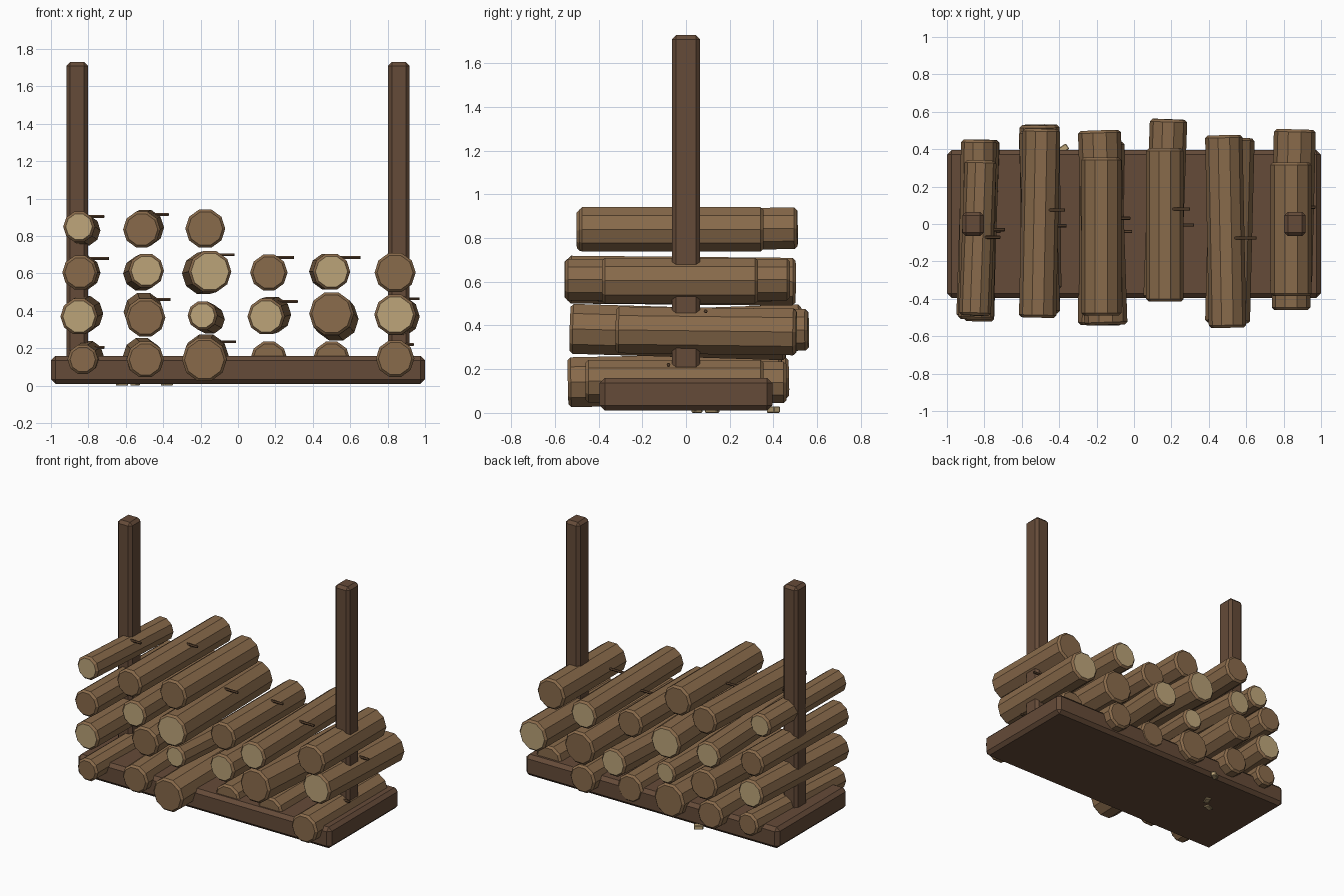
import bpy, bmesh, math
from mathutils import Vector

if "Cube" in bpy.data.objects:
    bpy.data.objects.remove(bpy.data.objects["Cube"])


def material(name, rgb):
    m = bpy.data.materials.new(name)
    m.diffuse_color = (*rgb, 1)
    m.use_nodes = True
    m.node_tree.nodes["Principled BSDF"].inputs["Base Color"].default_value = m.diffuse_color
    return m


FRAME = material("dark_timber", (0.13, 0.07, 0.04))
BARK = material("bark", (0.25, 0.145, 0.07))
PALE = material("cut_wood", (0.50, 0.37, 0.19))
TWIG = material("twig_bark", (0.11, 0.06, 0.03))


def finish(name, bm, *mats):
    bmesh.ops.recalc_face_normals(bm, faces=bm.faces[:])
    me = bpy.data.meshes.new(name)
    bm.to_mesh(me)
    bm.free()
    for m in mats:
        me.materials.append(m)
    ob = bpy.data.objects.new(name, me)
    bpy.context.collection.objects.link(ob)
    return ob


def box(name, centre, size, bevel, mat, turn=0):
    bm = bmesh.new()
    bmesh.ops.create_cube(bm, size=1)
    bmesh.ops.scale(bm, vec=size, verts=bm.verts[:])
    bmesh.ops.bevel(bm, geom=bm.edges[:], offset=bevel, segments=1, affect='EDGES')
    ob = finish(name, bm, mat)
    ob.location = centre
    ob.rotation_euler.z = turn
    return ob


def rod(name, a, b, r, sides, chamfer, mats, pale_ends=False):
    """Flat-sided rod from a to b with chamfered ends."""
    a, b = Vector(a), Vector(b)
    axis = (b - a).normalized()
    u = axis.cross(Vector((0, 0, 1))).normalized()
    v = u.cross(axis)
    bm = bmesh.new()
    rings = []
    for p, rad in ((a, r - chamfer), (a + axis * chamfer, r),
                   (b - axis * chamfer, r), (b, r - chamfer)):
        rings.append([bm.verts.new(p + rad * (u * math.cos(t) + v * math.sin(t)))
                      for t in (2 * math.pi * i / sides for i in range(sides))])
    for lo, hi in zip(rings, rings[1:]):
        for i in range(sides):
            j = (i + 1) % sides
            bm.faces.new((lo[i], lo[j], hi[j], hi[i]))
    for ring in (rings[0], rings[-1]):
        bm.faces.new(ring).material_index = 1 if pale_ends else 0
    return finish(name, bm, *mats)


# Base plank and the two uprights
box("base", (0, 0, 0.085), (2.0, 0.79, 0.15), 0.024, FRAME)
for side, label in ((-1, "left"), (1, "right")):
    box(label + "_post", (side * 0.86, 0, 0.93), (0.115, 0.13, 1.6), 0.02, FRAME)

# Logs by row: front x, front z, radius, front y, back y
row1 = [(-.83, .14, .082, -.52, .45), (-.495, .14, .10, -.46, .47), (-.18, .14, .12, -.54, .44),
        (.165, .14, .10, -.36, .40), (.50, .14, .10, -.36, .46), (.84, .145, .103, -.46, .355)]
row2 = [(-.85, .37, .10, -.50, .45), (-.495, .365, .107, -.35, .53), (-.19, .375, .08, -.44, .45),
        (.15, .37, .10, -.40, .56), (.50, .385, .12, -.53, .46), (.84, .38, .112, -.32, .505)]
row3 = [(-.845, .605, .095, -.51, .45), (-.49, .615, .095, -.48, .50), (-.15, .61, .115, -.54, .50),
        (.165, .605, .10, -.415, .405), (.50, .61, .10, -.555, .475), (.84, .605, .11, -.385, .33)]
row4 = [(-.85, .85, .085, -.49, .34), (-.515, .835, .10, -.50, .51), (-.175, .84, .107, -.49, .355)]

# Slight lean of the back end (dx, dz), keyed by (row, column)
lean = {(4, 1): (.03, -.02), (4, 2): (.02, .01), (3, 2): (-.03, -.015), (3, 3): (-.035, -.01),
        (3, 5): (-.02, 0), (2, 1): (.03, .015), (2, 2): (-.01, .03), (2, 3): (.04, -.02),
        (2, 4): (.035, .01), (2, 5): (.025, -.03), (2, 6): (.02, -.01), (1, 1): (.03, .02),
        (1, 2): (-.02, .02), (1, 3): (.01, .02), (3, 1): (.015, 0)}
pale = {(2, 1), (2, 3), (2, 4), (2, 6), (3, 2), (3, 3), (3, 5), (4, 1)}
# Twig stubs: tip x, height, y
twigs = {(4, 1): (-.715, .905, -.07), (4, 2): (-.37, .915, .075), (3, 1): (-.69, .68, -.03),
         (3, 3): (-.02, .70, .03), (3, 4): (.30, .685, .08), (3, 5): (.655, .685, -.075),
         (2, 2): (-.36, .46, -.01), (2, 4): (.32, .45, -.005), (2, 6): (.97, .465, .09),
         (1, 1): (-.715, .205, -.04), (1, 3): (-.01, .235, -.04), (1, 6): (.94, .22, -.08)}

for r, row in enumerate((row1, row2, row3, row4), 1):
    for c, (x, z, rad, yf, yb) in enumerate(row, 1):
        dx, dz = lean.get((r, c), (0, 0))
        tag = f"{r}_{c}"
        rod("log_" + tag, (x, yf, z), (x + dx, yb, z + dz), rad, 10, 0.014,
            (BARK, PALE), (r, c) in pale)
        if (r, c) in twigs:
            tx, tz, ty = twigs[r, c]
            rod("twig_" + tag, (tx - .13, ty, tz), (tx, ty, tz), 0.009, 6, 0.002, (TWIG,))

# Wood chips lying on the ground under the base
for i, (x, y, turn) in enumerate(((-.38, .40, .6), (-.55, .12, 1.2), (-.62, .05, .3))):
    box(f"chip_{i + 1}", (x, y, .015), (.06, .035, .03), .004, PALE, turn)
